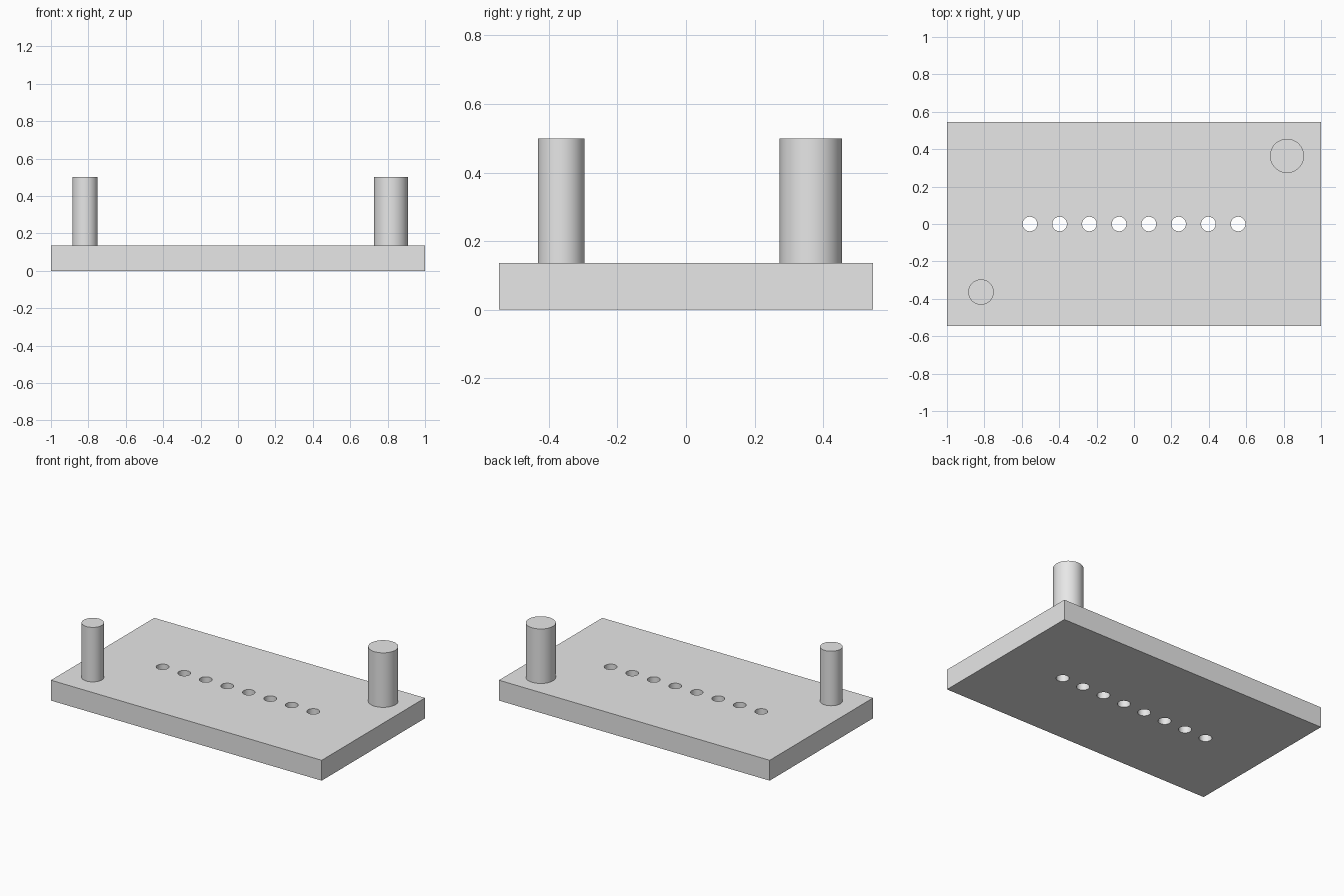
import bpy
import math

if "Cube" in bpy.data.objects:
    bpy.data.objects.remove(bpy.data.objects["Cube"], do_unlink=True)

LENGTH, WIDTH, THICK, TOP = 2.0, 1.09, 0.136, 0.5
HOLES, PITCH, HOLE_R = 8, 0.159, 0.039

grey = bpy.data.materials.new("light_grey")
grey.use_nodes = True
grey.diffuse_color = (0.8, 0.8, 0.8, 1)
grey.node_tree.nodes["Principled BSDF"].inputs["Base Color"].default_value = (0.8, 0.8, 0.8, 1)


def cylinder(name, x, y, z0, z1, radius):
    bpy.ops.mesh.primitive_cylinder_add(vertices=64, radius=radius, depth=z1 - z0,
                                        location=(x, y, (z0 + z1) / 2))
    obj = bpy.context.object
    obj.name = name
    return obj


def finish(obj):
    obj.data.materials.clear()
    obj.data.materials.append(grey)
    bpy.ops.object.select_all(action='DESELECT')
    obj.select_set(True)
    bpy.context.view_layer.objects.active = obj
    bpy.ops.object.shade_smooth_by_angle(angle=math.radians(30))


# Base plate
bpy.ops.mesh.primitive_cube_add(size=1, location=(0, 0, THICK / 2))
plate = bpy.context.object
plate.name = "base_plate"
plate.scale = (LENGTH, WIDTH, THICK)
bpy.ops.object.transform_apply(location=False, rotation=False, scale=True)

# Row of through holes along the middle
for i in range(HOLES):
    x = (i - (HOLES - 1) / 2) * PITCH
    cutter = cylinder("hole_cutter", x, 0, -0.1, THICK + 0.1, HOLE_R)
    cutter.hide_render = True
    cut = plate.modifiers.new("hole", 'BOOLEAN')
    cut.operation = 'DIFFERENCE'
    cut.solver = 'EXACT'
    cut.object = cutter
    bpy.context.view_layer.objects.active = plate
    bpy.ops.object.modifier_apply(modifier=cut.name)
    bpy.data.objects.remove(cutter, do_unlink=True)
finish(plate)

# Posts at opposite corners
finish(cylinder("large_post", 0.818, 0.364, THICK, TOP, 0.091))
finish(cylinder("small_post", -0.818, -0.364, THICK, TOP, 0.068))
